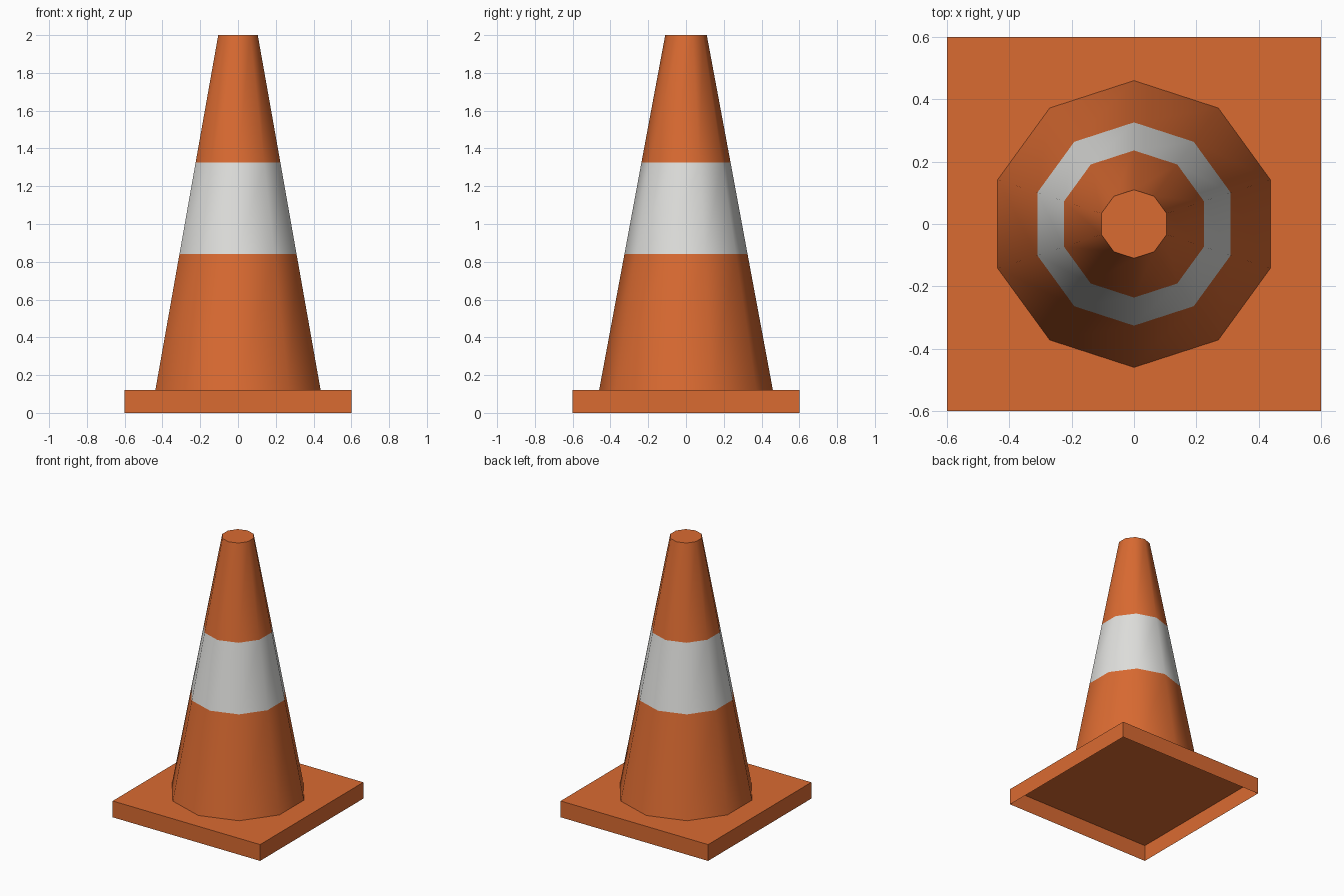
import bpy, bmesh, math

if "Cube" in bpy.data.objects:
    bpy.data.objects.remove(bpy.data.objects["Cube"])

SIDES = 10
BASE_HALF, BASE_TOP = 0.6, 0.12


def material(name, rgb):
    mat = bpy.data.materials.new(name)
    mat.diffuse_color = (*rgb, 1.0)
    mat.use_nodes = True
    mat.node_tree.nodes["Principled BSDF"].inputs["Base Color"].default_value = mat.diffuse_color
    return mat


orange = material("orange", (0.70, 0.145, 0.031))
white = material("white", (0.74, 0.74, 0.72))


def make_object(name, bm, mats):
    mesh = bpy.data.meshes.new(name)
    bm.to_mesh(mesh)
    bm.free()
    for mat in mats:
        mesh.materials.append(mat)
    obj = bpy.data.objects.new(name, mesh)
    bpy.context.collection.objects.link(obj)
    return obj


# Square base: thin shell, open underneath
bm = bmesh.new()
bmesh.ops.create_cube(bm, size=1.0)
for v in bm.verts:
    v.co.x *= 2 * BASE_HALF
    v.co.y *= 2 * BASE_HALF
    v.co.z = (v.co.z + 0.5) * BASE_TOP
bm.normal_update()
bmesh.ops.delete(bm, geom=[f for f in bm.faces if f.normal.z < -0.5], context='FACES_ONLY')
make_object("base", bm, [orange])

# Cone body: rings of (radius, height), the middle span is the white stripe
profile = [(0.46, BASE_TOP), (0.326, 0.84), (0.236, 1.325), (0.11, 2.0)]
bm = bmesh.new()
rings = []
for r, z in profile:
    angles = [math.pi / 2 + 2 * math.pi * i / SIDES for i in range(SIDES)]
    rings.append([bm.verts.new((r * math.cos(a), r * math.sin(a), z)) for a in angles])
for level, (low, high) in enumerate(zip(rings, rings[1:])):
    for i in range(SIDES):
        j = (i + 1) % SIDES
        face = bm.faces.new((low[i], low[j], high[j], high[i]))
        face.material_index = 1 if level == 1 else 0
bm.faces.new(rings[-1])  # flat tip
cone = make_object("cone_body", bm, [orange, white])

# Smooth sides, sharp rim at the tip
bpy.context.view_layer.objects.active = cone
cone.select_set(True)
bpy.ops.object.shade_smooth_by_angle(angle=math.radians(40))
